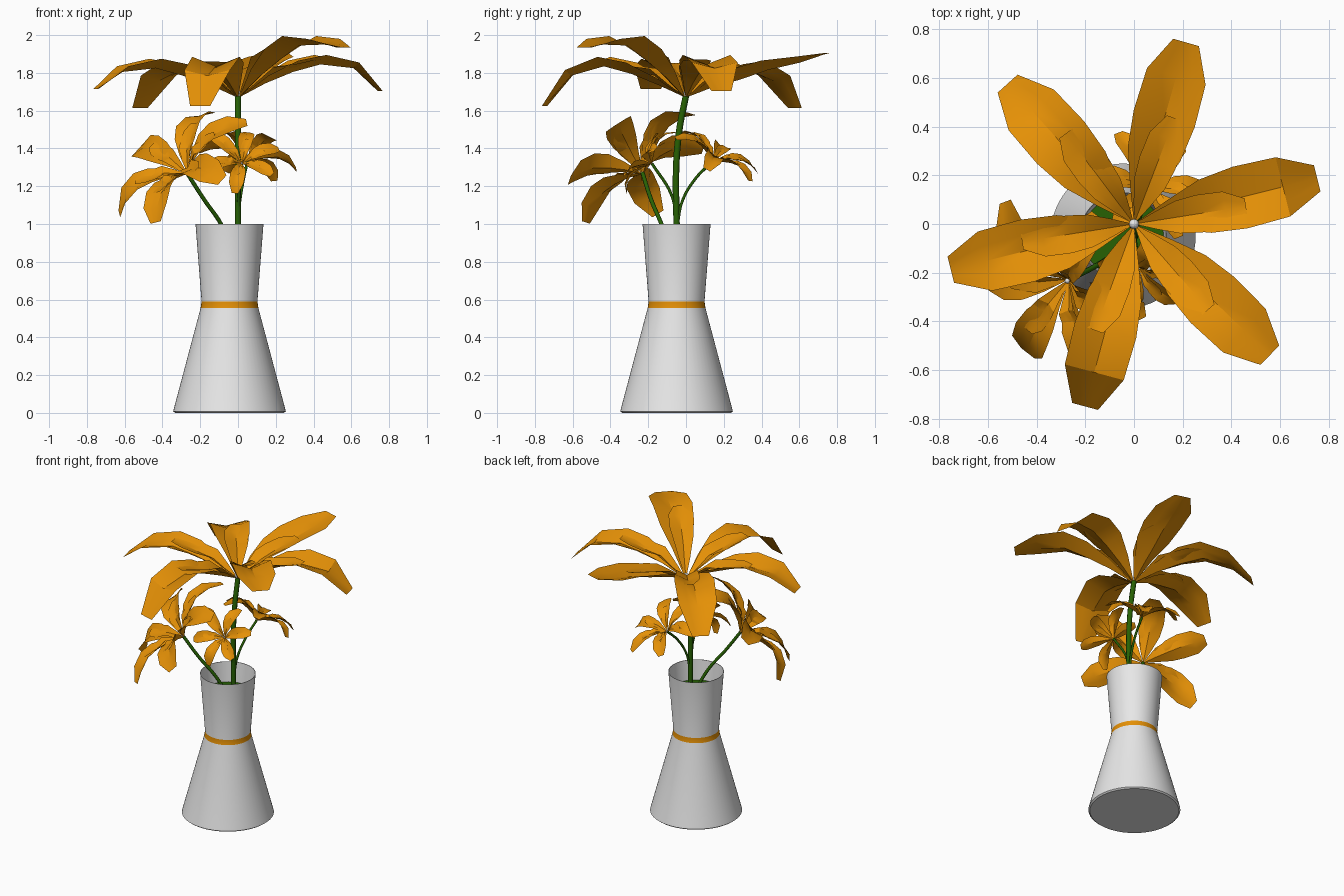
import bpy, bmesh, math
from mathutils import Vector

if "Cube" in bpy.data.objects:
    bpy.data.objects.remove(bpy.data.objects["Cube"])


def material(name, rgb):
    m = bpy.data.materials.new(name)
    m.diffuse_color = (*rgb, 1)
    m.use_nodes = True
    m.node_tree.nodes["Principled BSDF"].inputs["Base Color"].default_value = m.diffuse_color
    return m


WHITE = material("white_ceramic", (0.8, 0.8, 0.8))
ORANGE = material("orange", (0.78, 0.28, 0.002))
GREEN = material("stem_green", (0.02, 0.12, 0.001))


def finish(bm, name, mats, angle=35):
    me = bpy.data.meshes.new(name)
    bm.to_mesh(me)
    bm.free()
    ob = bpy.data.objects.new(name, me)
    bpy.context.collection.objects.link(ob)
    for m in mats:
        me.materials.append(m)
    bpy.ops.object.select_all(action='DESELECT')
    ob.select_set(True)
    bpy.context.view_layer.objects.active = ob
    bpy.ops.object.shade_smooth_by_angle(angle=math.radians(angle))
    return ob


# Vase: lathed profile with a thin wall, an orange waist band and a green filling
def vase(cx, cy, n=64):
    profile = [(0.288, 0), (0.298, 0.008), (0.294, 0.025), (0.153, 0.555), (0.148, 0.59),
               (0.18, 1.0), (0.177, 1.0), (0.166, 0.86)]
    bm = bmesh.new()
    rings = [[bm.verts.new((cx + r * math.cos(2 * math.pi * i / n),
                            cy + r * math.sin(2 * math.pi * i / n), z))
              for i in range(n)] for r, z in profile]
    for k in range(len(rings) - 1):
        for i in range(n):
            j = (i + 1) % n
            f = bm.faces.new((rings[k][i], rings[k][j], rings[k + 1][j], rings[k + 1][i]))
            f.material_index = 1 if k == 3 else 0
    bm.faces.new(rings[0][::-1])
    bm.faces.new(rings[-1]).material_index = 2
    finish(bm, "vase", [WHITE, ORANGE, GREEN], 20)


# Stem: swept bezier tube
def stem(name, points, radius):
    cu = bpy.data.curves.new(name, 'CURVE')
    cu.dimensions = '3D'
    cu.bevel_depth = radius
    cu.bevel_resolution = 2
    cu.resolution_u = 6
    cu.use_fill_caps = True
    sp = cu.splines.new('BEZIER')
    sp.bezier_points.add(len(points) - 1)
    for bp, p in zip(sp.bezier_points, points):
        bp.co = p
        bp.handle_left_type = bp.handle_right_type = 'AUTO'
    cu.materials.append(GREEN)
    ob = bpy.data.objects.new(name, cu)
    bpy.context.collection.objects.link(ob)


# Flower: petals are trough-shaped strips around an axis.
# petals: (angle in degrees, heights at the five outer stations)
STATIONS = [(0.015, 0.006), (0.15, 0.06), (0.3, 0.112), (0.45, 0.13), (0.63, 0.125),
            (0.775, 0.055)]
TROUGH = [0.0, 0.04, 0.06, 0.05, 0.03, 0.0]


def flower(name, centre, axis, scale, petals, e1=None, wide=1.0):
    centre, a = Vector(centre), Vector(axis).normalized()
    e1 = Vector(e1) if e1 else Vector((0, 0, 1)).cross(a).normalized()
    e2 = a.cross(e1)
    bm = bmesh.new()

    def petal(deg, heights, size, lift):
        t = math.radians(deg)
        u = e1 * math.cos(t) + e2 * math.sin(t)
        v = a.cross(u)
        rows = []
        for (r, w), h, d in zip(STATIONS, (0,) + heights, TROUGH):
            row = []
            for s in (-1, -0.5, 0, 0.5, 1):
                p = (u * (r * size) + v * (s * w * size * wide)
                     + a * (h + abs(s) * d * size + lift * r))
                row.append(bm.verts.new(centre + p * scale))
            rows.append(row)
        for r0, r1 in zip(rows, rows[1:]):
            for i in range(4):
                bm.faces.new((r0[i], r1[i], r1[i + 1], r0[i + 1]))

    for deg, heights in petals:
        petal(deg, heights, 1.0, 0)
        # short inner petal lying just above the long one
        inner = tuple(heights[min(2, i)] * f for i, f in enumerate((0.65, 0.85, 0.72, 0.9, 1.02)))
        petal(deg - 5, inner, 0.6, 0.03)
    finish(bm, name, [ORANGE], 30)
    # pale heart of the flower
    bm = bmesh.new()
    bmesh.ops.create_uvsphere(bm, u_segments=12, v_segments=6, radius=0.02 * scale)
    bmesh.ops.translate(bm, verts=bm.verts, vec=centre + a * 0.012 * scale)
    finish(bm, name + "_heart", [WHITE])


vase(-0.045, -0.05)

# Large top flower
flower("large_flower", (0, 0, 1.675), (0, 0, 1), 1.0, [
    (74, (0.05, 0.09, 0.14, 0.18, 0.23)),
    (14, (0.07, 0.13, 0.17, 0.15, 0.03)),
    (-44, (0.10, 0.19, 0.27, 0.275, 0.26)),
    (-105, (0.06, 0.12, 0.16, 0.11, -0.05)),
    (194, (0.06, 0.11, 0.15, 0.13, 0.04)),
    (132, (0.06, 0.11, 0.14, 0.08, -0.06))], e1=(1, 0, 0))


# Small flowers facing outwards
LEVEL = (0.09, 0.16, 0.20, 0.18, 0.12)
DROOP = (0.08, 0.14, 0.18, 0.14, 0.02)
RAISED = (0.10, 0.18, 0.25, 0.28, 0.27)


def ring(phase, kinds):
    return [(phase + 60 * i, k) for i, k in enumerate(kinds)]


flower("left_flower", (-0.27, -0.23, 1.27), (-0.55, -0.5, 0.67), 0.55,
       ring(45, (LEVEL, DROOP, LEVEL, DROOP, LEVEL, LEVEL)), wide=1.15)
flower("front_flower", (0.02, -0.18, 1.32), (0.0, -0.75, 0.6), 0.27,
       ring(20, (LEVEL, DROOP, RAISED) * 2), wide=1.15)
flower("back_flower", (0.05, 0.14, 1.33), (0.22, 0.48, 0.85), 0.34,
       ring(20, (DROOP, DROOP, LEVEL, DROOP, LEVEL, LEVEL)), wide=1.1)

# Stems
stem("main_stem", [(0, -0.05, 0.84), (0, -0.05, 1.0), (0, -0.052, 1.3), (0, -0.035, 1.5),
                   (0, 0, 1.68)], 0.017)
stem("left_stem", [(-0.02, -0.07, 0.84), (-0.09, -0.13, 1.0), (-0.18, -0.185, 1.13),
                   (-0.27, -0.23, 1.27)], 0.011)
stem("front_stem", [(0, -0.05, 1.02), (0.005, -0.075, 1.15), (0.02, -0.18, 1.32)], 0.008)
stem("back_stem", [(0, -0.045, 1.0), (0.01, -0.02, 1.12), (0.03, 0.05, 1.24),
                   (0.05, 0.14, 1.33)], 0.008)
